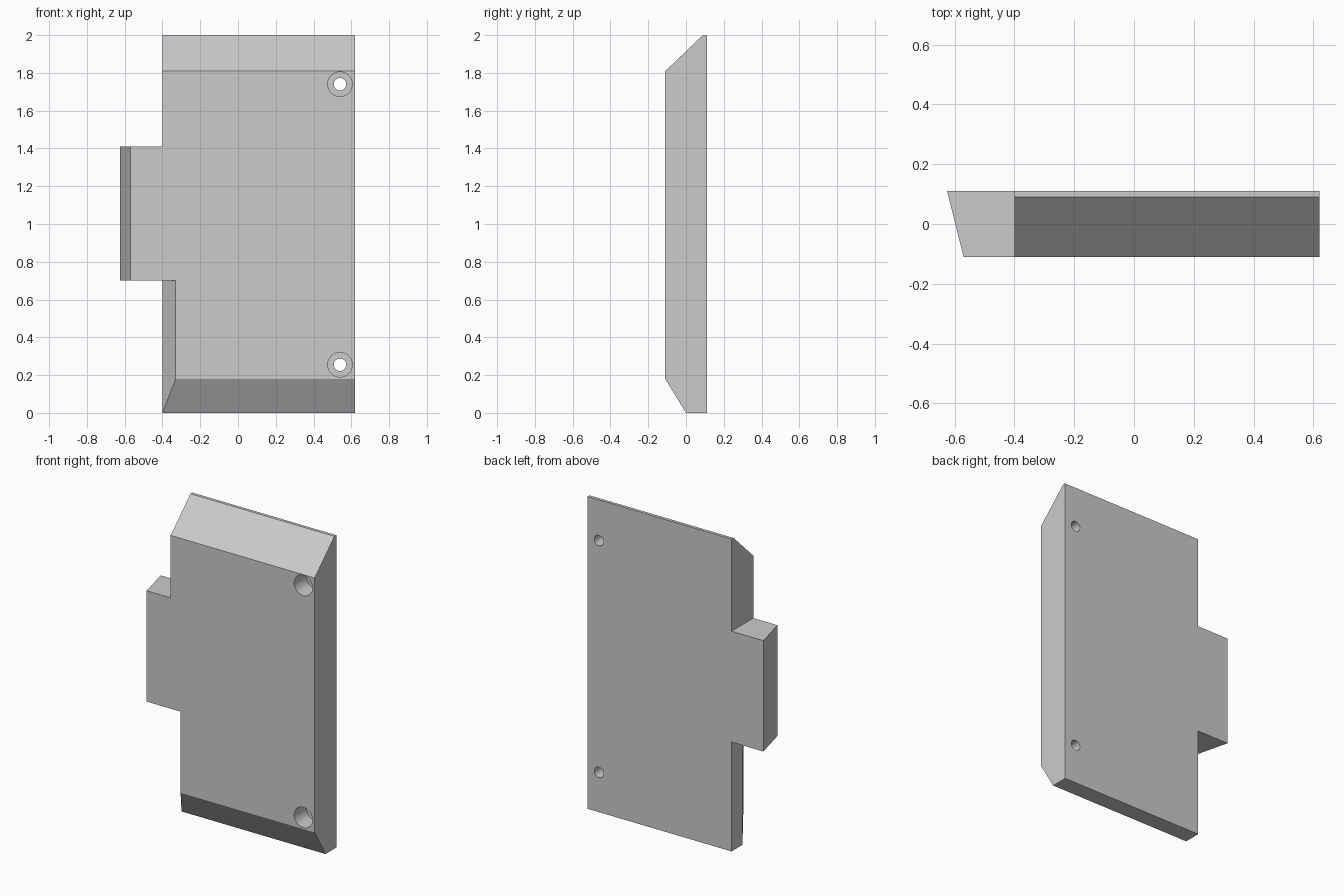
import bpy, bmesh, math
from mathutils import Vector, Matrix

cube = bpy.data.objects.get("Cube")
if cube:
    bpy.data.objects.remove(cube, do_unlink=True)

FRONT, BACK = -0.11, 0.11

grey = bpy.data.materials.new("plain_grey")
grey.use_nodes = True
color = (0.6, 0.6, 0.6, 1)
grey.diffuse_color = color
grey.node_tree.nodes["Principled BSDF"].inputs["Base Color"].default_value = color


def make_object(name, bm):
    bmesh.ops.recalc_face_normals(bm, faces=bm.faces)
    mesh = bpy.data.meshes.new(name)
    bm.to_mesh(mesh)
    bm.free()
    obj = bpy.data.objects.new(name, mesh)
    mesh.materials.append(grey)
    bpy.context.collection.objects.link(obj)
    return obj


def prism(points, offset):
    """Extrude a closed outline along an offset."""
    bm = bmesh.new()
    face = bm.faces.new([bm.verts.new(p) for p in points])
    new = bmesh.ops.extrude_face_region(bm, geom=[face])["geom"]
    verts = [v for v in new if isinstance(v, bmesh.types.BMVert)]
    bmesh.ops.translate(bm, verts=verts, vec=offset)
    # the starting face must remain as the end cap
    bmesh.ops.holes_fill(bm, edges=[e for e in bm.edges if e.is_boundary])
    bmesh.ops.recalc_face_normals(bm, faces=bm.faces)
    return bm


def slice_off(bm, point, normal):
    """Cut away everything on the normal's side and cap the cut."""
    bmesh.ops.bisect_plane(bm, geom=bm.verts[:] + bm.edges[:] + bm.faces[:], dist=1e-5,
                           plane_co=point, plane_no=normal, clear_outer=True)
    bmesh.ops.holes_fill(bm, edges=[e for e in bm.edges if e.is_boundary])


def cylinder(name, x, z, radius, y0, y1):
    bm = bmesh.new()
    matrix = Matrix.Translation((x, (y0 + y1) / 2, z)) @ Matrix.Rotation(math.pi / 2, 4, "X")
    bmesh.ops.create_cone(bm, cap_ends=True, segments=40, radius1=radius, radius2=radius,
                          depth=y1 - y0, matrix=matrix)
    return make_object(name, bm)


# Plate outline with the side tab
outline = [(-0.4, 0), (0.62, 0), (0.62, 2), (-0.4, 2),
           (-0.4, 1.41), (-0.625, 1.41), (-0.625, 0.7), (-0.4, 0.7)]
bm = prism([(x, FRONT, z) for x, z in outline], (0, BACK - FRONT, 0))

# Sloped top, bottom and tab end
slice_off(bm, (0, FRONT, 1.81), Vector((0, -0.19, 0.2)).normalized())
slice_off(bm, (0, FRONT, 0.18), Vector((0, -0.18, -0.11)).normalized())
slice_off(bm, (-0.57, FRONT, 1), Vector((-0.22, -0.055, 0)).normalized())
plate = make_object("plate", bm)

# Bevel on the lower side edge, below the tab
wedge = [(-0.435, 0.055), (-0.295, -0.165), (-0.435, -0.165)]
cutters = [make_object("side_bevel_cutter",
                       prism([(x, y, -0.1) for x, y in wedge], (0, 0, 0.8)))]

# Counterbored screw holes
for z in (0.255, 1.74):
    cutters.append(cylinder("counterbore_cutter", 0.54, z, 0.065, FRONT - 0.1, 0.01))
    cutters.append(cylinder("hole_cutter", 0.54, z, 0.033, FRONT - 0.2, BACK + 0.1))

bpy.ops.object.select_all(action="DESELECT")
bpy.context.view_layer.objects.active = plate
plate.select_set(True)
for cutter in cutters:
    cutter.hide_render = True
    mod = plate.modifiers.new("cut", "BOOLEAN")
    mod.operation = "DIFFERENCE"
    mod.solver = "EXACT"
    mod.object = cutter
    bpy.ops.object.modifier_apply(modifier=mod.name)
for cutter in cutters:
    bpy.data.objects.remove(cutter, do_unlink=True)

bpy.ops.object.shade_smooth_by_angle(angle=math.radians(25))
